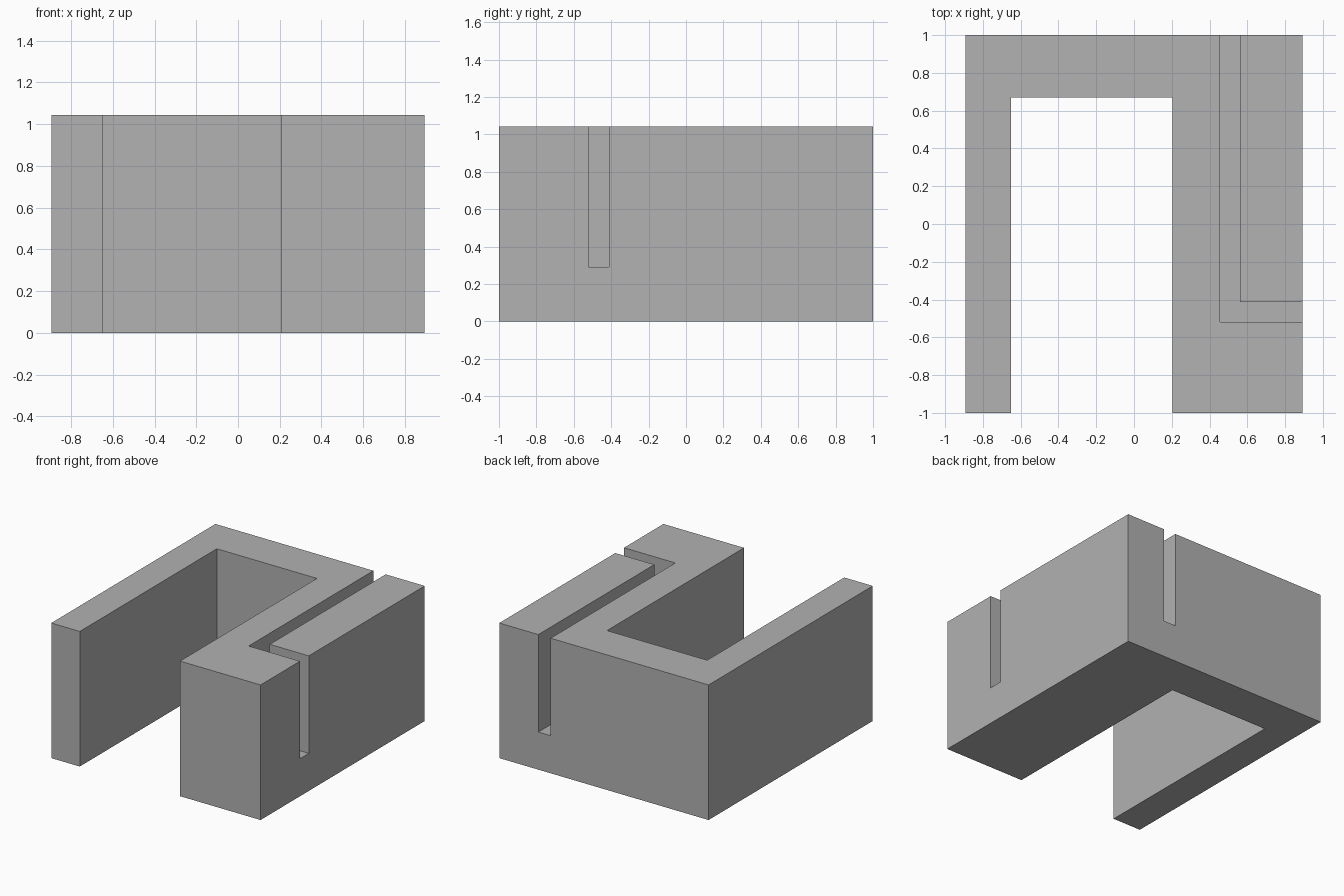
import bpy
import bmesh

cube = bpy.data.objects.get("Cube")
if cube:
    bpy.data.objects.remove(cube, do_unlink=True)

W, H = 0.893, 1.042      # half width, height
SLOT_Z = 0.29            # slot floor


def make_material(name, rgb):
    mat = bpy.data.materials.new(name)
    mat.use_nodes = True
    color = (*rgb, 1.0)
    mat.diffuse_color = color
    mat.node_tree.nodes["Principled BSDF"].inputs["Base Color"].default_value = color
    return mat


def prism(name, outline, z0, z1, mat):
    """Extrude a counter-clockwise plan outline from z0 to z1."""
    bm = bmesh.new()
    base = bm.faces.new([bm.verts.new((x, y, z0)) for x, y in outline])
    top = bmesh.ops.extrude_face_region(bm, geom=[base])["geom"]
    bmesh.ops.translate(bm, vec=(0, 0, z1 - z0),
                        verts=[v for v in top if isinstance(v, bmesh.types.BMVert)])
    bmesh.ops.recalc_face_normals(bm, faces=bm.faces[:])
    mesh = bpy.data.meshes.new(name)
    bm.to_mesh(mesh)
    bm.free()
    mesh.materials.append(mat)
    obj = bpy.data.objects.new(name, mesh)
    bpy.context.collection.objects.link(obj)
    return obj


grey = make_material("grey", (0.445, 0.445, 0.445))

# U-shaped block: thin right arm, thick left arm, joined at the back
block = prism("u_block", [
    (-W, -1), (-0.65, -1), (-0.65, 0.67), (0.205, 0.67),
    (0.205, -1), (W, -1), (W, 1), (-W, 1)], 0, H, grey)

# L-shaped slot, open at the back, the left side and the top
over = 0.1
slot = prism("slot_cutter", [
    (0.455, -0.52), (W + over, -0.52), (W + over, -0.413),
    (0.56, -0.413), (0.56, 1 + over), (0.455, 1 + over)], SLOT_Z, H + over, grey)
slot.hide_render = True

# Cut the slot, apply the cut and discard the cutter
cut = block.modifiers.new("slot", 'BOOLEAN')
cut.operation = 'DIFFERENCE'
cut.solver = 'EXACT'
cut.object = slot
bpy.context.view_layer.objects.active = block
block.select_set(True)
bpy.ops.object.modifier_apply(modifier=cut.name)
bpy.data.objects.remove(slot, do_unlink=True)
